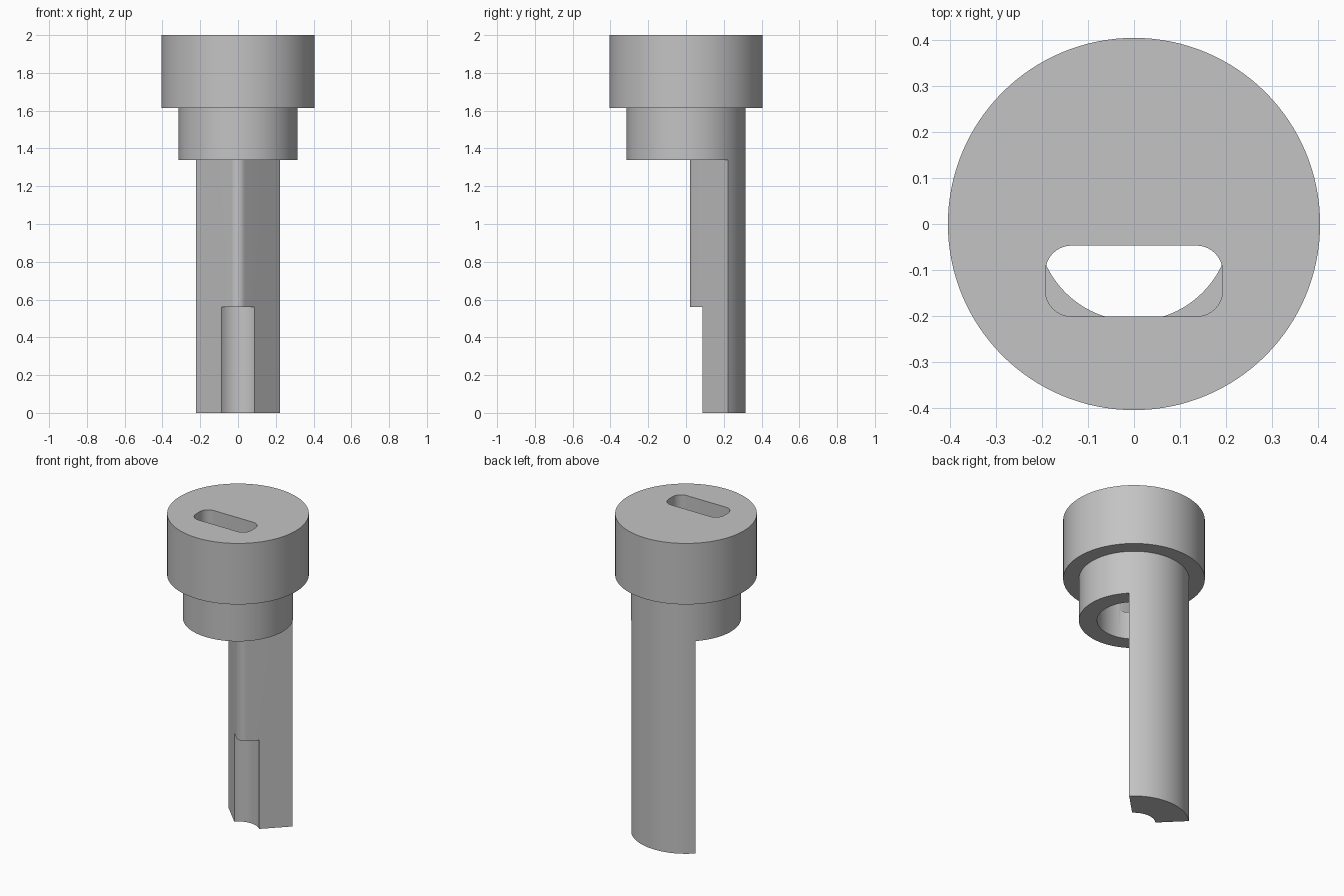
import bpy, bmesh
from math import sin, cos, radians, sqrt

if "Cube" in bpy.data.objects:
    bpy.data.objects.remove(bpy.data.objects["Cube"])

HEAD_R, COLLAR_R, BORE_R, NOTCH_R, TIP_R = 0.405, 0.315, 0.211, 0.123, 0.05
TOP, HEAD_Z, COLLAR_Z, NOTCH_Z = 2.0, 1.615, 1.34, 0.56


def arc(cx, cy, r, start, end, steps):
    """Points along an arc, angles in degrees."""
    angles = [radians(start + (end - start) * i / steps) for i in range(steps + 1)]
    return [(cx + r * cos(a), cy + r * sin(a)) for a in angles]


def add_object(name, bm):
    bmesh.ops.recalc_face_normals(bm, faces=bm.faces)
    mesh = bpy.data.meshes.new(name)
    bm.to_mesh(mesh)
    bm.free()
    obj = bpy.data.objects.new(name, mesh)
    bpy.context.collection.objects.link(obj)
    return obj


def prism(name, outline, z0, z1):
    bm = bmesh.new()
    face = bm.faces.new([bm.verts.new((x, y, z0)) for x, y in outline])
    top = bmesh.ops.extrude_face_region(bm, geom=[face])["geom"]
    verts = [g for g in top if isinstance(g, bmesh.types.BMVert)]
    bmesh.ops.translate(bm, verts=verts, vec=(0, 0, z1 - z0))
    return add_object(name, bm)


def lathe(name, profile, steps):
    """Solid of revolution, closed by a cap at each end."""
    bm = bmesh.new()
    rings = [[bm.verts.new((x, y, z)) for x, y in arc(0, 0, r, 0, 360, steps)[:-1]]
             for r, z in profile]
    for low, high in zip(rings, rings[1:]):
        for i in range(steps):
            j = (i + 1) % steps
            bm.faces.new((low[i], low[j], high[j], high[i]))
    bm.faces.new(rings[0])
    bm.faces.new(rings[-1])
    return add_object(name, bm)


def cut(target, cutter):
    mod = target.modifiers.new("cut", "BOOLEAN")
    mod.operation, mod.solver, mod.object = "DIFFERENCE", "EXACT", cutter
    bpy.ops.object.select_all(action="DESELECT")
    bpy.context.view_layer.objects.active = target
    target.select_set(True)
    bpy.ops.object.modifier_apply(modifier=mod.name)
    bpy.data.objects.remove(cutter)


# Stepped solid: head above a narrower collar and stem
body = lathe("plug_with_blade", [(COLLAR_R, 0), (COLLAR_R, HEAD_Z),
                                 (HEAD_R, HEAD_Z), (HEAD_R, TOP)], 128)

# Rounded inner ridge of the wedge-shaped blade
ridge = arc(0, TIP_R * sqrt(2), TIP_R, -45, -135, 12)

# Clear everything below the collar except the wedge
cut(body, prism("stem_cutter", ridge + [(-.6, .6), (-.6, -.6), (.6, -.6), (.6, .6)],
                -0.1, COLLAR_Z))

# Bore inside the collar, leaving the wedge solid
cut(body, prism("bore_cutter", ridge + arc(0, 0, BORE_R, 135, 405, 72),
                COLLAR_Z - 0.1, HEAD_Z))

# Round notch along the lower ridge
cut(body, prism("notch_cutter", arc(0, 0, NOTCH_R, 0, 360, 64)[:-1], -0.1, NOTCH_Z))

# Rounded slot through the head into the bore
sx, sy, sr, cy = 0.193, 0.077, 0.057, -0.124
corners = [(1, 1, 0), (-1, 1, 90), (-1, -1, 180), (1, -1, 270)]
slot = [p for u, v, a in corners
        for p in arc(u * (sx - sr), cy + v * (sy - sr), sr, a, a + 90, 10)]
cut(body, prism("slot_cutter", slot, HEAD_Z - 0.1, TOP + 0.1))

# Single grey material
grey = bpy.data.materials.new("plain grey")
grey.use_nodes = True
colour = (0.55, 0.55, 0.55, 1)
grey.diffuse_color = colour
grey.node_tree.nodes["Principled BSDF"].inputs["Base Color"].default_value = colour
body.data.materials.clear()
body.data.materials.append(grey)

bpy.ops.object.shade_smooth_by_angle(angle=radians(30))
